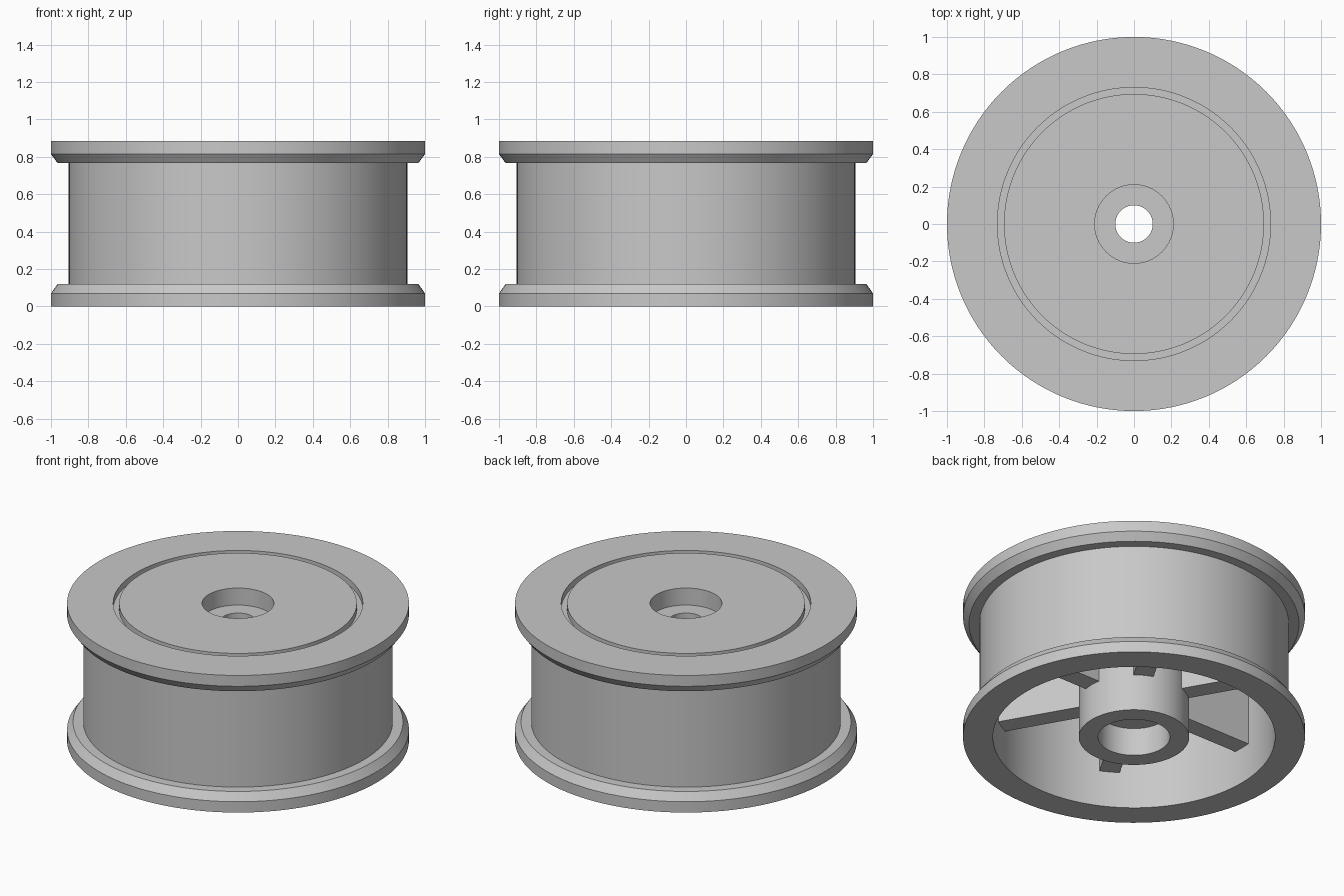
import bpy
import bmesh
from math import cos, sin, tau
from mathutils import Matrix

cube = bpy.data.objects.get("Cube")
if cube:
    bpy.data.objects.remove(cube, do_unlink=True)

SEGMENTS = 128
HEIGHT = 0.885
WALL_IN, WALL_OUT = 0.825, 0.905
HUB_OUT, BORE, HOLE = 0.323, 0.21, 0.10
CEILING = 0.765

grey = bpy.data.materials.new("plain grey")
grey.use_nodes = True
colour = (0.58, 0.58, 0.58, 1)
grey.diffuse_color = colour
grey.node_tree.nodes["Principled BSDF"].inputs["Base Color"].default_value = colour


def add_object(name, bm):
    bmesh.ops.recalc_face_normals(bm, faces=bm.faces)
    mesh = bpy.data.meshes.new(name)
    bm.to_mesh(mesh)
    bm.free()
    mesh.materials.append(grey)
    obj = bpy.data.objects.new(name, mesh)
    bpy.context.collection.objects.link(obj)
    return obj


def lathe(name, profile):
    """Turn a closed (radius, z) profile around the z axis."""
    bm = bmesh.new()
    rings = []
    for i in range(SEGMENTS):
        a = tau * i / SEGMENTS
        rings.append([bm.verts.new((r * cos(a), r * sin(a), z)) for r, z in profile])
    n = len(profile)
    for i, ring in enumerate(rings):
        following = rings[(i + 1) % SEGMENTS]
        for j in range(n):
            k = (j + 1) % n
            bm.faces.new((ring[j], following[j], following[k], ring[k]))
    return add_object(name, bm)


# Wheel body: two flanges, drum wall, top disc with groove, and bored hub
outside = [
    (WALL_IN, 0), (1, 0), (1, 0.07), (0.965, 0.12), (WALL_OUT, 0.12),
    (WALL_OUT, 0.767), (0.965, 0.767), (1, 0.815), (1, HEIGHT),
]
top_face = [
    (0.73, HEIGHT), (0.73, HEIGHT - 0.04), (0.695, HEIGHT - 0.04), (0.695, HEIGHT),
    (BORE, HEIGHT), (BORE, HEIGHT - 0.11), (HOLE, HEIGHT - 0.11),
]
underside = [
    (HOLE, 0.18), (BORE, 0.18), (BORE, 0), (HUB_OUT, 0),
    (HUB_OUT, CEILING), (WALL_IN, CEILING),
]
body = lathe("wheel_body", outside + top_face + underside)
bpy.context.view_layer.objects.active = body
body.select_set(True)
bpy.ops.object.shade_smooth_by_angle()

# Six spokes inside the drum, between hub and wall
RIB_BOTTOM, RIB_TOP = 0.235, CEILING + 0.02
inner, outer = HUB_OUT - 0.04, WALL_IN + 0.03
bm = bmesh.new()
for i in range(6):
    turn = Matrix.Rotation(tau * i / 6, 4, "Z")
    move = Matrix.Translation(((inner + outer) / 2, 0, (RIB_BOTTOM + RIB_TOP) / 2))
    size = Matrix.Diagonal((outer - inner, 0.12, RIB_TOP - RIB_BOTTOM, 1))
    bmesh.ops.create_cube(bm, size=1, matrix=turn @ move @ size)
add_object("inner_spokes", bm)
